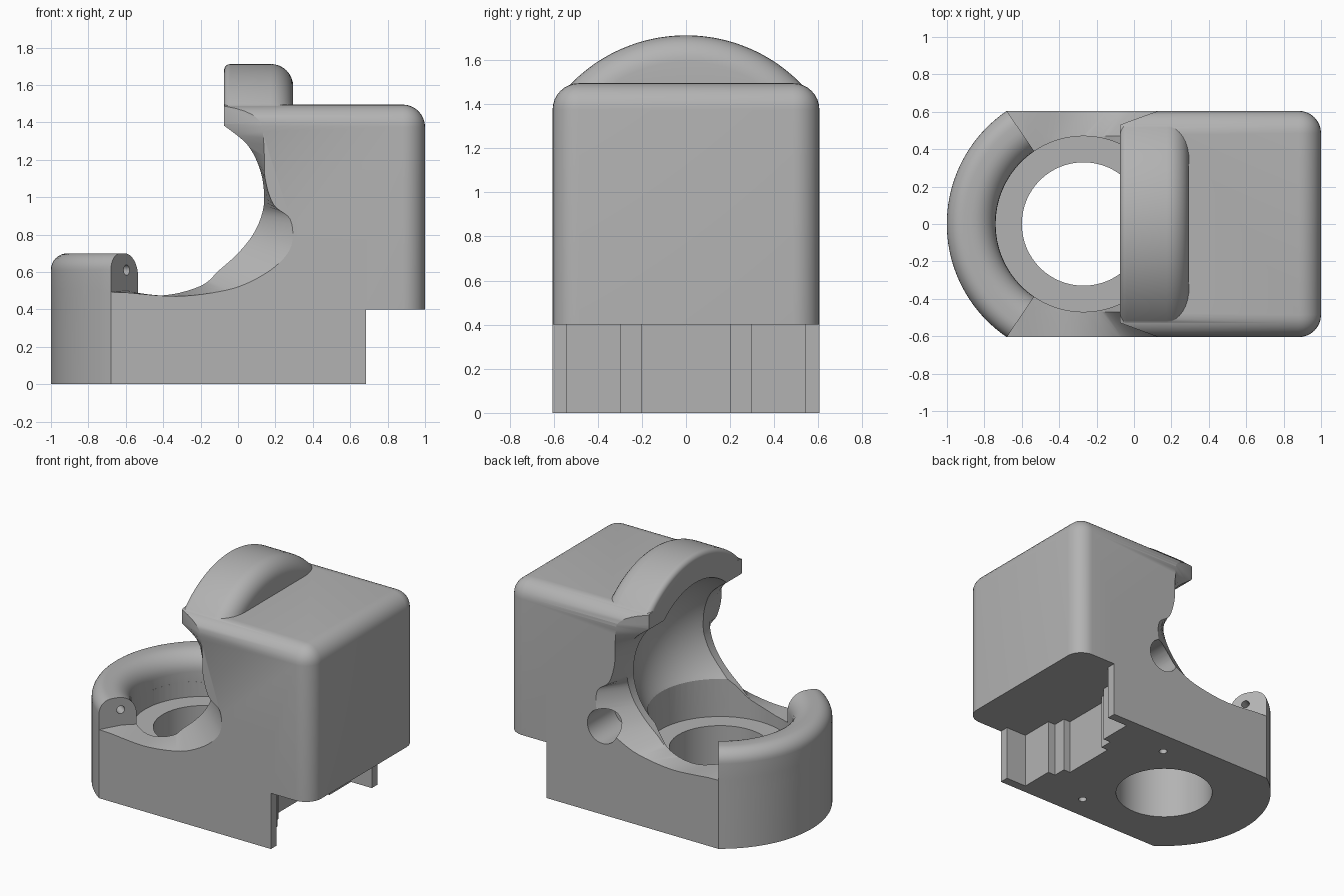
import bpy, bmesh
from math import sin, cos, pi, radians, atan2, hypot
from mathutils import Vector

if bpy.data.objects.get("Cube"):
    bpy.data.objects.remove(bpy.data.objects["Cube"])

grey = bpy.data.materials.new("plain grey")
grey.use_nodes = True
grey.diffuse_color = (0.45, 0.45, 0.45, 1)
grey.node_tree.nodes["Principled BSDF"].inputs["Base Color"].default_value = (0.45, 0.45, 0.45, 1)

W = 0.605               # half width of the body
CX = -0.27              # axis of the round pocket
R = hypot(0.41, W)      # outer radius of the rounded end
A = atan2(W, 0.41)      # half angle of the rounded end


def finish(bm, name):
    bmesh.ops.recalc_face_normals(bm, faces=bm.faces)
    mesh = bpy.data.meshes.new(name)
    bm.to_mesh(mesh)
    bm.free()
    mesh.materials.append(grey)
    ob = bpy.data.objects.new(name, mesh)
    bpy.context.collection.objects.link(ob)
    return ob


def loft(rings, name):
    """Closed solid through rings of equal point count."""
    bm = bmesh.new()
    rows = [[bm.verts.new(p) for p in ring] for ring in rings]
    n = len(rows[0])
    for a, b in zip(rows, rows[1:]):
        for i in range(n):
            j = (i + 1) % n
            bm.faces.new((a[i], a[j], b[j], b[i]))
    bm.faces.new(rows[0])
    bm.faces.new(rows[-1])
    return finish(bm, name)


def prism(outline, z0, z1, name):
    return loft([[(x, y, z) for x, y in outline] for z in (z0, z1)], name)


def cylinder(start, end, radius, name, n=64):
    start, end = Vector(start), Vector(end)
    turn = (end - start).to_track_quat('Z', 'Y')
    circle = [turn @ Vector((radius * cos(2 * pi * i / n), radius * sin(2 * pi * i / n), 0)) for i in range(n)]
    return loft([[p + c for c in circle] for p in (start, end)], name)


def combine(target, tool, operation):
    mod = target.modifiers.new("cut", 'BOOLEAN')
    mod.operation = operation
    mod.solver = 'EXACT'
    mod.object = tool
    bpy.context.view_layer.objects.active = target
    bpy.ops.object.modifier_apply(modifier=mod.name)
    bpy.data.objects.remove(tool)


def arc(cx, cy, r, a0, a1, n=8):
    steps = [radians(a0 + (a1 - a0) * i / n) for i in range(n + 1)]
    return [(cx + r * cos(a), cy + r * sin(a)) for a in steps]


def smooth_path(points, n=5):
    """Rounded path through the points."""
    p = [Vector(q) for q in points]
    p = [p[0]] + p + [p[-1]]
    out = []
    for i in range(1, len(p) - 2):
        a, b, c, d = p[i - 1:i + 3]
        for k in range(n):
            t = k / n
            out.append(0.5 * (2 * b + (c - a) * t + (2 * a - 5 * b + 4 * c - d) * t**2
                              + (3 * b - a - 3 * c + d) * t**3))
    return out + [p[-1]]


# Base with a rounded end
angles = [pi - A + 2 * A * i / 40 for i in range(41)]
outline = [(CX + R * cos(a), R * sin(a)) for a in angles] + [(0.685, -W), (0.685, W)]
body = prism(outline, 0, 0.75, "holder_body")

# Tall block with rounded back and top edges
block = prism([(-0.075, -W), (1, -W), (1, W), (-0.075, W)], 0.4, 1.495, "tall_block")
bm = bmesh.new()
bm.from_mesh(block.data)
edges = []
for e in bm.edges:
    m = (e.verts[0].co + e.verts[1].co) / 2
    top, back, side = m.z > 1.4, m.x > 0.9, abs(m.y) > 0.5
    if (top and (back or side)) or (back and side):
        edges.append(e)
bmesh.ops.bevel(bm, geom=edges, offset=0.12, segments=8, profile=0.5, affect='EDGES')
bm.to_mesh(block.data)
bm.free()
combine(body, block, 'UNION')

# Arched hood over the opening
section = [(-0.075, 0.4)] + arc(-0.04, 0.695, 0.035, 180, 90) + arc(0.175, 0.61, 0.12, 90, 0) + [(0.295, 0.4)]
sweep = [radians(-47 + 94 * i / 48) for i in range(49)]
combine(body, loft([[(x, r * sin(a), 0.982 + r * cos(a)) for x, r in section] for a in sweep], "hood"), 'UNION')

# Open side scoop, flaring outwards at both sides
inner = smooth_path([(-0.6, 0.5), (-0.4, 0.475), (-0.2, 0.525), (-0.1, 0.61), (0, 0.7), (0.08, 0.8),
                     (0.125, 0.9), (0.14, 1.0), (0.12, 1.14), (0.05, 1.28), (-0.085, 1.39)])
outer = smooth_path([(-0.6, 0.49), (-0.33, 0.47), (-0.1, 0.495), (0.05, 0.54), (0.2, 0.63), (0.285, 0.74),
                     (0.28, 0.88), (0.19, 0.96), (0.145, 1.1), (0.14, 1.25), (0.13, 1.4)])
inner = [(-1.2, 0.505)] + [tuple(p) for p in inner] + [(-0.085, 1.9), (-1.2, 1.9)]
outer = [(-1.2, 0.505)] + [tuple(p) for p in outer] + [(0.1, 1.9), (-1.2, 1.9)]


def side_ring(points, y):
    return [(x, y, z) for x, z in points]


def inner_ring(s):
    return [(x, s * (0.47 if z < 1 else 0.47 + min(z - 1, 0.39) * 0.14), z) for x, z in inner]


scoop = loft([side_ring(outer, -0.7), side_ring(outer, -W), inner_ring(-1),
              inner_ring(1), side_ring(outer, W), side_ring(outer, 0.7)], "scoop")
combine(body, scoop, 'DIFFERENCE')

# Domed pocket, round well and through hole
bm = bmesh.new()
bmesh.ops.create_uvsphere(bm, u_segments=64, v_segments=40, radius=0.57)
bmesh.ops.translate(bm, verts=bm.verts, vec=(CX, 0, 0.982))
combine(body, finish(bm, "dome"), 'DIFFERENCE')
combine(body, cylinder((CX, 0, 0.39), (CX, 0, 0.98), 0.47, "well"), 'DIFFERENCE')
combine(body, cylinder((CX, 0, -0.1), (CX, 0, 0.6), 0.33, "through_hole"), 'DIFFERENCE')

# Cable hole in one side, screw holes underneath
combine(body, cylinder((0.24, 0.3, 0.63), (0.24, 0.8, 0.63), 0.12, "cable_hole", 40), 'DIFFERENCE')
for s in (-1, 1):
    combine(body, cylinder((0.1, s * 0.43, -0.1), (0.1, s * 0.43, 0.25), 0.028, "screw_hole", 20), 'DIFFERENCE')

# Stepped recess at the back of the base
half = [(0.9, 0.54), (0.52, 0.54), (0.52, 0.295), (0.46, 0.295), (0.46, 0.2), (0.405, 0.2)]
recess = half + [(x, -y) for x, y in reversed(half)]
combine(body, prism(recess, -0.1, 0.4, "recess"), 'DIFFERENCE')

# Rounded rim around the low end
rim_section = [(0.47, 0.4)] + arc(0.60, 0.57, 0.13, 180, 90) + arc(R - 0.09, 0.61, 0.09, 90, 0) + [(R, 0.4)]
rim = loft([[(CX + r * cos(a), r * sin(a), z) for r, z in rim_section] for a in angles], "rim")
combine(body, rim, 'UNION')

# Pin holes in the rim ends
for s in (-1, 1):
    a = pi - s * A
    mid = Vector((CX + 0.58 * cos(a), 0.58 * sin(a), 0.61))
    along = Vector((-sin(a), cos(a), 0)) * 0.12
    combine(body, cylinder(mid - along, mid + along, 0.028, "pin_hole", 20), 'DIFFERENCE')

bpy.ops.object.select_all(action='DESELECT')
body.select_set(True)
bpy.context.view_layer.objects.active = body
bpy.ops.object.shade_smooth_by_angle(angle=radians(30))
